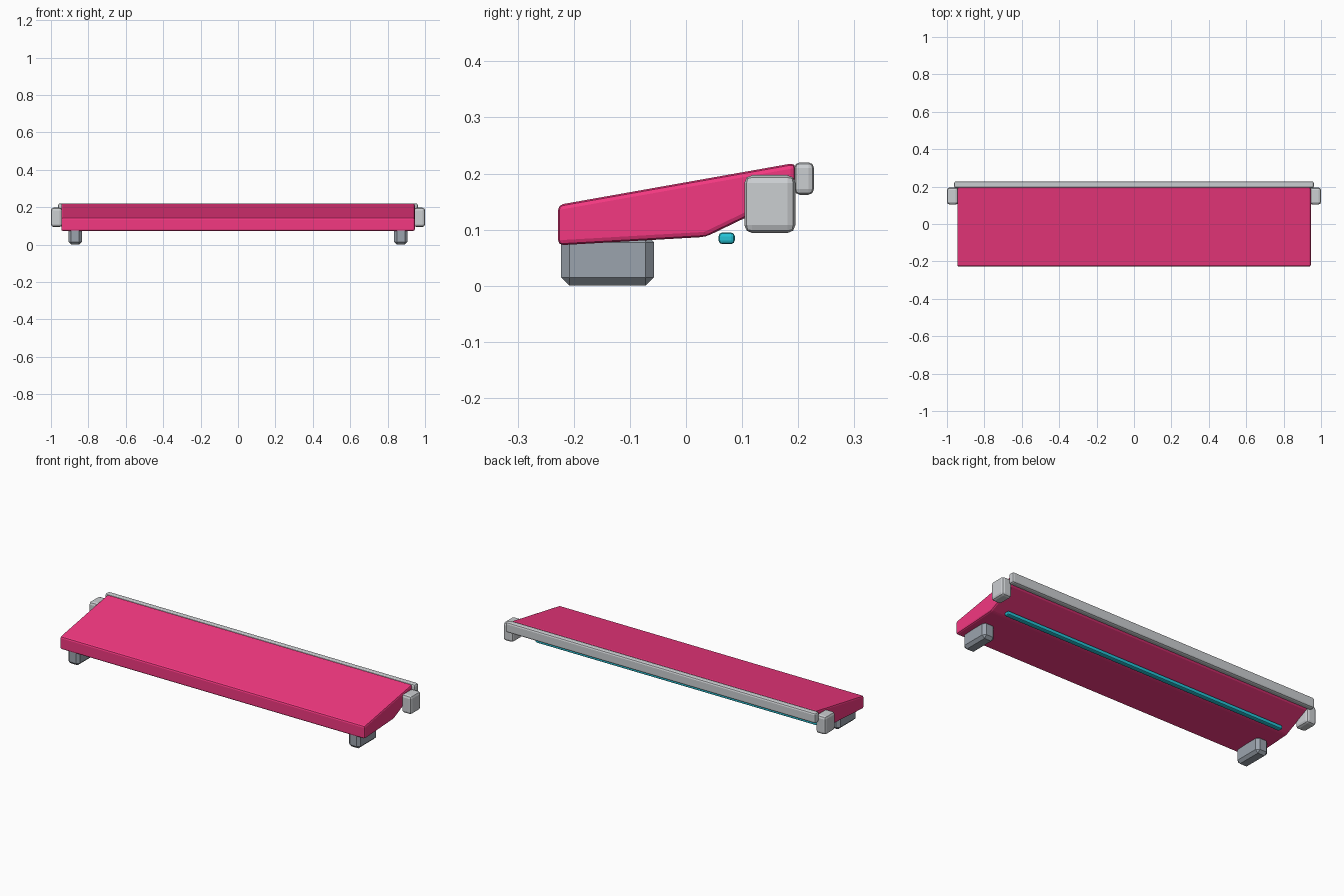
import bpy, bmesh

if "Cube" in bpy.data.objects:
    bpy.data.objects.remove(bpy.data.objects["Cube"])


def material(name, color):
    m = bpy.data.materials.new(name)
    m.diffuse_color = color
    m.use_nodes = True
    m.node_tree.nodes["Principled BSDF"].inputs["Base Color"].default_value = m.diffuse_color
    return m


def finish(name, bm, bevel, segments, mat=None):
    bmesh.ops.recalc_face_normals(bm, faces=bm.faces)
    mesh = bpy.data.meshes.new(name)
    bm.to_mesh(mesh)
    bm.free()
    obj = bpy.data.objects.new(name, mesh)
    bpy.context.collection.objects.link(obj)
    mod = obj.modifiers.new("edge_bevel", 'BEVEL')
    mod.width = bevel
    mod.segments = segments
    mod.limit_method = 'ANGLE'
    mod.angle_limit = 0.3
    if mat:
        mesh.materials.append(mat)
    return obj


def box(name, x, y, z, bevel, segments=1, mat=None):
    bm = bmesh.new()
    bmesh.ops.create_cube(bm, size=1)
    for v in bm.verts:
        for i, (lo, hi) in enumerate((x, y, z)):
            v.co[i] = lo if v.co[i] < 0 else hi
    return finish(name, bm, bevel, segments, mat)


pink = material("pink", (0.9, 0.04, 0.22, 1))
teal = material("teal", (0.02, 0.55, 0.68, 1))
slate = material("slate", (0.33, 0.37, 0.42, 1))
silver = material("silver", (0.6, 0.62, 0.64, 1))

# Wedge-shaped main body, extruded along x
profile = [(-0.228, 0.072), (0.035, 0.087), (0.195, 0.164),
           (0.195, 0.219), (-0.228, 0.144)]
bm = bmesh.new()
face = bm.faces.new([bm.verts.new((-0.945, y, z)) for y, z in profile])
ext = bmesh.ops.extrude_face_region(bm, geom=[face])
for v in ext["geom"]:
    if isinstance(v, bmesh.types.BMVert):
        v.co.x = 0.945
finish("wedge_body", bm, 0.009, 2, pink)

# Rear rail and underside light strip
box("rear_rail", (-0.962, 0.962), (0.193, 0.228), (0.162, 0.22), 0.01, 2, silver)
box("under_strip", (-0.875, 0.875), (0.058, 0.087), (0.074, 0.095), 0.007, 2, teal)

# Feet and end caps on both sides
for side, s in (("left", -1), ("right", 1)):
    box(side + "_foot", sorted((s * 0.835, s * 0.907)), (-0.223, -0.057),
        (0.002 - 0.002, 0.092), 0.015, 1, slate)
    box(side + "_end_cap", sorted((s * 0.94, s * 1.0)), (0.104, 0.195),
        (0.094, 0.197), 0.014, 2, silver)
